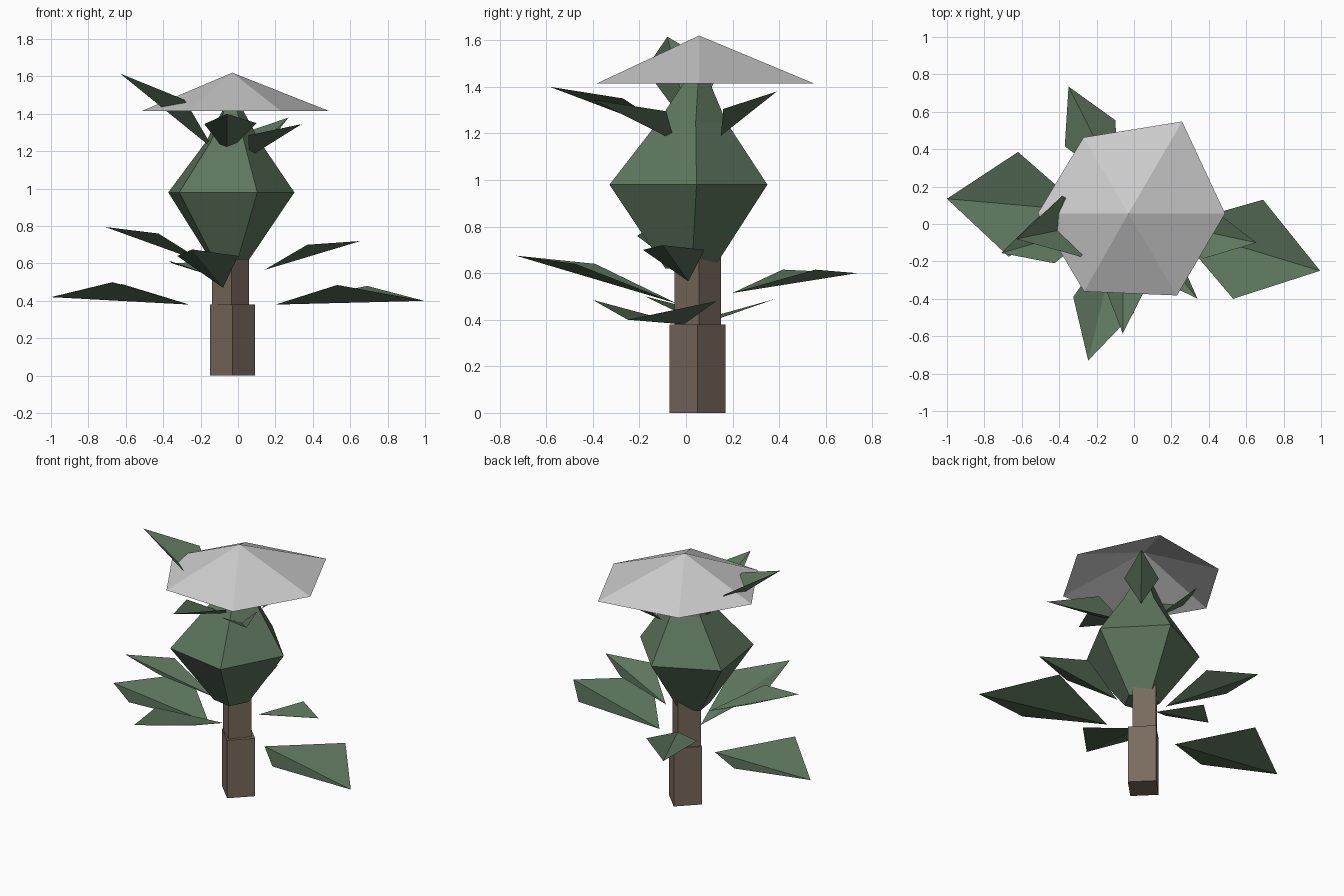
import bpy
from math import cos, sin, radians, tau

if "Cube" in bpy.data.objects:
    bpy.data.objects.remove(bpy.data.objects["Cube"])


def material(name, rgb):
    mat = bpy.data.materials.new(name)
    mat.diffuse_color = (*rgb, 1)
    mat.use_nodes = True
    mat.node_tree.nodes["Principled BSDF"].inputs["Base Color"].default_value = mat.diffuse_color
    return mat


green = material("leaf_green", (0.11, 0.18, 0.11))
brown = material("bark_brown", (0.19, 0.145, 0.11))


def add_mesh(name, verts, faces, mat=None):
    mesh = bpy.data.meshes.new(name)
    mesh.from_pydata(verts, [], faces)
    mesh.update()
    obj = bpy.data.objects.new(name, mesh)
    bpy.context.collection.objects.link(obj)
    if mat:
        mesh.materials.append(mat)
    return obj


def loft(name, sides, turn, rings, mat):
    """Closed low-poly body from rings given as (x, y, z, radius)."""
    verts = [(x + r * cos(radians(turn) + tau * i / sides),
              y + r * sin(radians(turn) + tau * i / sides), z)
             for x, y, z, r in rings for i in range(sides)]
    faces = [(k * sides + i, k * sides + (i + 1) % sides,
              (k + 1) * sides + (i + 1) % sides, (k + 1) * sides + i)
             for k in range(len(rings) - 1) for i in range(sides)]
    top = (len(rings) - 1) * sides
    faces += [tuple(reversed(range(sides))), tuple(range(top, top + sides))]
    return add_mesh(name, verts, faces, mat)


def leaf(name, base, right, tip, left):
    """Folded kite: two triangles meeting along the base-tip crease."""
    add_mesh(name, [base, right, tip, left], [(0, 1, 2), (0, 2, 3)], green)


# Square trunk in two steps
loft("lower_trunk", 4, 0, [(-0.03, 0.05, 0, 0.12), (-0.03, 0.05, 0.38, 0.12)], brown)
loft("upper_trunk", 4, 3, [(-0.04, 0.05, 0.38, 0.1), (-0.04, 0.05, 0.72, 0.1)], brown)

# Five-sided bulb
loft("bulb", 5, 8, [(-0.05, 0.01, 0.62, 0.11), (-0.055, -0.005, 0.98, 0.36),
                    (-0.035, 0.02, 1.25, 0.155), (-0.03, 0.05, 1.46, 0.035)], green)

# Uneven six-sided cap, open underneath
rim = [(-0.27, 0.463), (-0.515, 0.056), (-0.267, -0.361),
       (0.23, -0.382), (0.487, 0.056), (0.257, 0.548)]
add_mesh("cap", [(-0.03, 0.056, 1.62)] + [(x, y, 1.415) for x, y in rim],
         [(0, i + 1, (i + 1) % 6 + 1) for i in range(6)])

# Bottom pair of large leaves
leaf("lower_leaf_right", (0.2, -0.01, 0.38), (0.53, -0.4, 0.485),
     (0.995, -0.25, 0.4), (0.69, 0.13, 0.48))
leaf("lower_leaf_left", (-0.26, 0.07, 0.38), (-0.62, 0.385, 0.49),
     (-1.0, 0.135, 0.42), (-0.67, -0.175, 0.5))

# Middle ring of leaves
leaf("middle_leaf_back", (-0.08, 0.2, 0.515), (-0.1, 0.555, 0.615),
     (-0.35, 0.735, 0.6), (-0.37, 0.415, 0.615))
leaf("middle_leaf_front", (-0.08, -0.04, 0.47), (-0.325, -0.39, 0.64),
     (-0.245, -0.73, 0.675), (0.0, -0.475, 0.64))
leaf("middle_leaf_left", (-0.17, 0.0, 0.6), (-0.5, 0.05, 0.75),
     (-0.71, -0.155, 0.795), (-0.425, -0.21, 0.76))
leaf("middle_leaf_right", (0.14, 0.01, 0.565), (0.37, -0.185, 0.7),
     (0.655, -0.1, 0.72), (0.42, 0.08, 0.7))

# Upper leaves under and through the cap
leaf("upper_leaf_front", (-0.06, -0.03, 1.19), (-0.18, -0.275, 1.345),
     (-0.06, -0.585, 1.4), (0.1, -0.27, 1.35))
leaf("upper_leaf_front_right", (0.06, -0.05, 1.17), (0.055, -0.26, 1.285),
     (0.34, -0.4, 1.345), (0.2, -0.085, 1.295))
leaf("upper_leaf_back_right", (0.07, 0.15, 1.19), (0.21, 0.16, 1.305),
     (0.27, 0.39, 1.38), (0.05, 0.29, 1.305))
leaf("upper_leaf_left", (-0.13, 0.02, 1.21), (-0.385, 0.15, 1.48),
     (-0.63, -0.08, 1.615), (-0.285, -0.175, 1.475))
